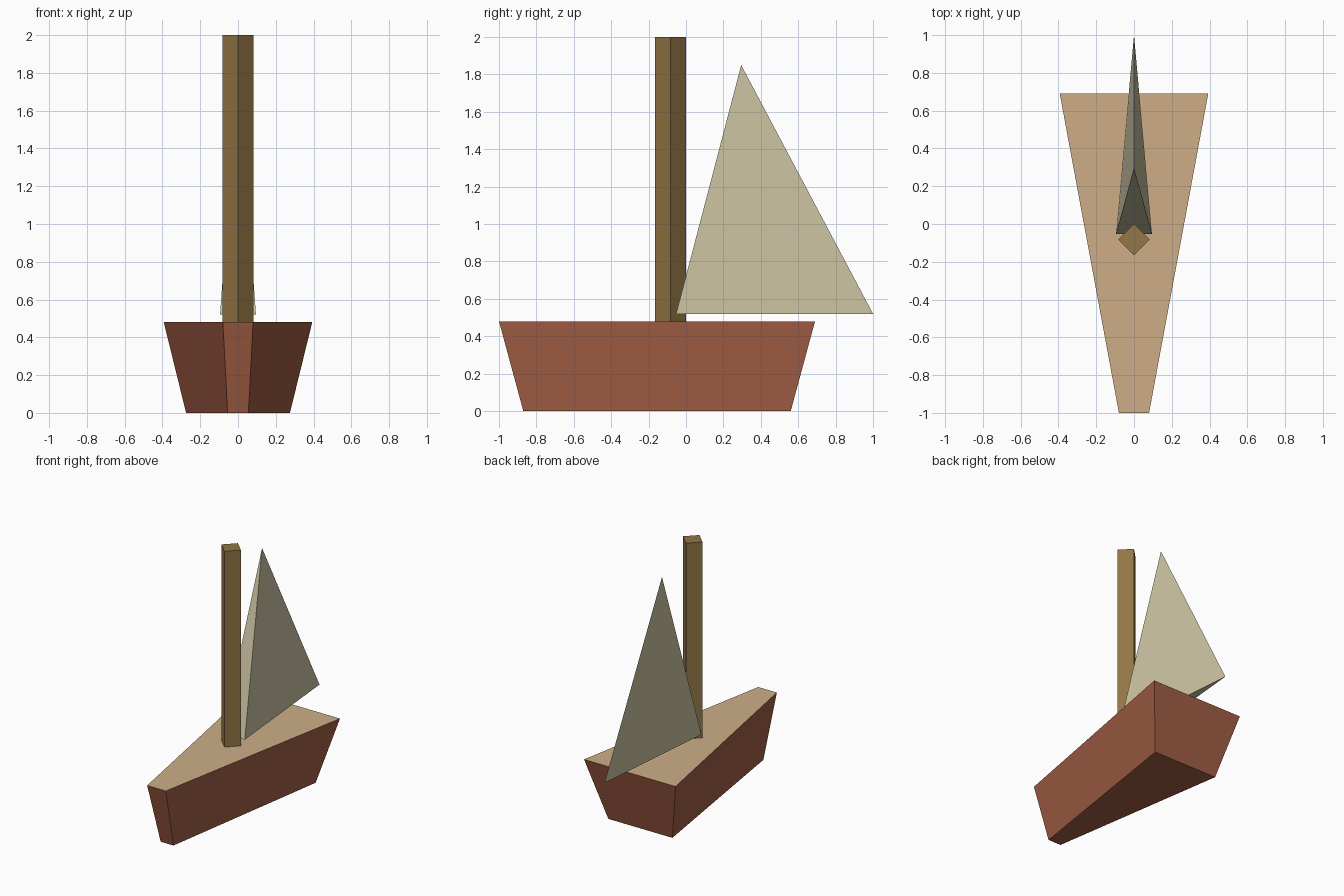
import bpy, bmesh
from mathutils import Matrix

cube = bpy.data.objects.get("Cube")
if cube:
    bpy.data.objects.remove(cube)


def material(name, rgb):
    """Flat colour given as 0-255 screen values, stored as linear."""
    linear = [((c / 255 + 0.055) / 1.055) ** 2.4 for c in rgb]
    mat = bpy.data.materials.new(name)
    mat.use_nodes = True
    mat.diffuse_color = (*linear, 1)
    mat.node_tree.nodes["Principled BSDF"].inputs["Base Color"].default_value = (*linear, 1)
    return mat


def finish(name, bm, *mats):
    bmesh.ops.recalc_face_normals(bm, faces=bm.faces)
    mesh = bpy.data.meshes.new(name)
    bm.to_mesh(mesh)
    bm.free()
    for mat in mats:
        mesh.materials.append(mat)
    obj = bpy.data.objects.new(name, mesh)
    bpy.context.collection.objects.link(obj)
    return obj


hull_red = material("hull red brown", (163, 95, 69))
deck_tan = material("deck tan", (205, 174, 135))
mast_brown = material("mast brown", (147, 118, 70))
sail_cream = material("sail cream", (205, 196, 163))

# Hull: tapered plan, narrower at the keel, with a tan deck on top
bm = bmesh.new()


def outline(bow_w, bow_y, stern_w, stern_y, z):
    points = [(-bow_w, bow_y), (bow_w, bow_y), (stern_w, stern_y), (-stern_w, stern_y)]
    return [bm.verts.new((x, y, z)) for x, y in points]


keel = outline(0.055, -0.87, 0.275, 0.56, 0)
rim = outline(0.08, -1.0, 0.393, 0.69, 0.48)
bm.faces.new(keel[::-1])
deck = bm.faces.new(rim)
deck.material_index = 1
for i in range(4):
    j = (i + 1) % 4
    bm.faces.new((keel[i], keel[j], rim[j], rim[i]))
finish("hull", bm, hull_red, deck_tan)

# Mast: square post turned on its corner
bm = bmesh.new()
bmesh.ops.create_cone(bm, cap_ends=True, segments=4, radius1=0.083, radius2=0.083,
                      depth=1.52, matrix=Matrix.Translation((0, -0.083, 1.24)))
finish("mast", bm, mast_brown)

# Sail: thin solid wedge rising to a peak
bm = bmesh.new()
foot = [bm.verts.new((x, y, 0.52)) for x, y in ((-0.095, -0.053), (0.095, -0.053), (0, 1.0))]
peak = bm.verts.new((0, 0.295, 1.85))
bm.faces.new(foot[::-1])
for i in range(3):
    bm.faces.new((foot[i], foot[(i + 1) % 3], peak))
finish("sail", bm, sail_cream)
